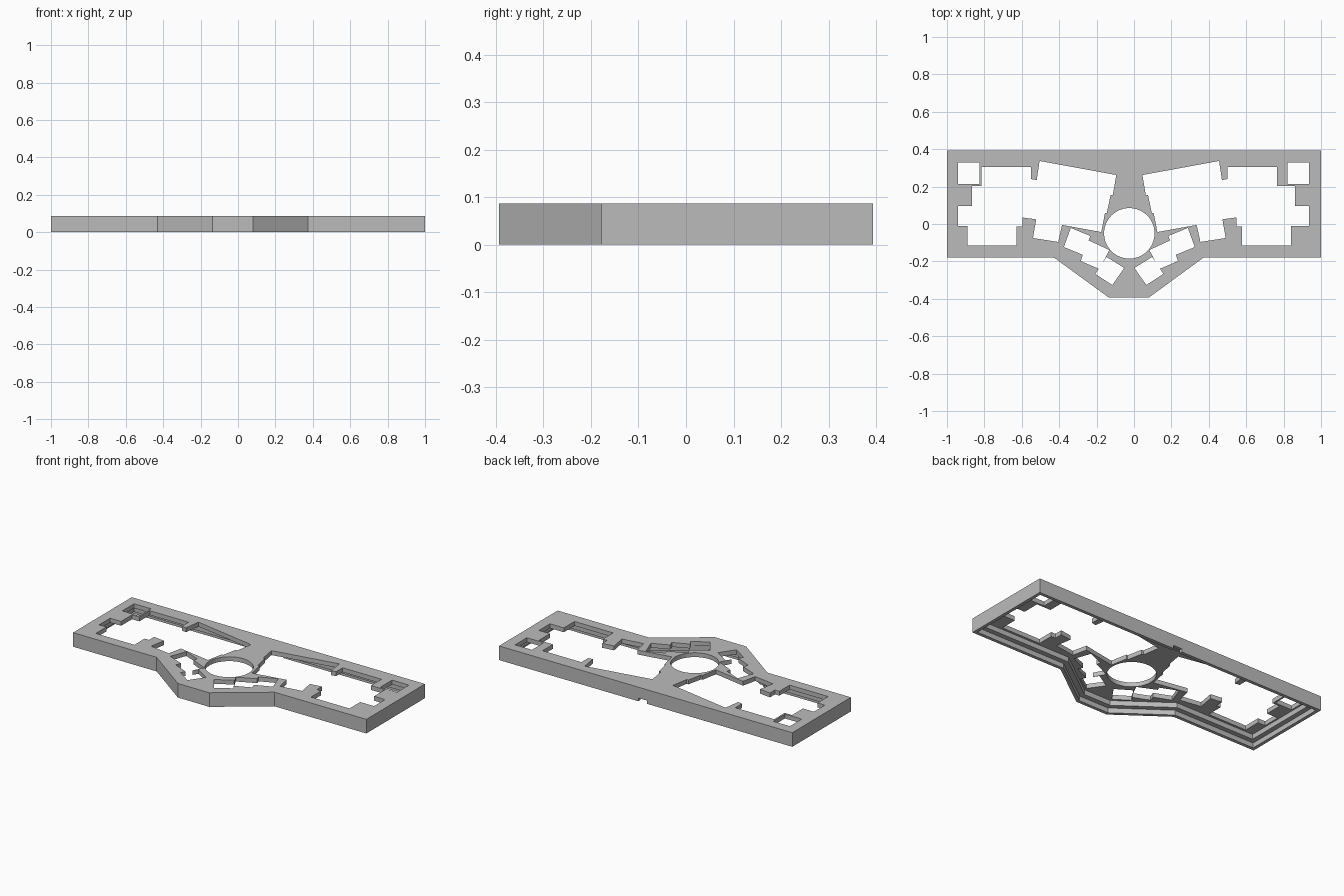
import bpy, bmesh, math
from mathutils import Vector

HEIGHT = 0.087
AXIS = -0.025          # mirror line of the key openings

cube = bpy.data.objects.get("Cube")
if cube:
    bpy.data.objects.remove(cube, do_unlink=True)

grey = bpy.data.materials.new("plain_grey")
grey.use_nodes = True
grey.diffuse_color = (0.5, 0.5, 0.5, 1)
grey.node_tree.nodes["Principled BSDF"].inputs["Base Color"].default_value = (0.5, 0.5, 0.5, 1)


def prism(name, points, z0, z1):
    """Extrude a flat outline from z0 to z1."""
    bm = bmesh.new()
    face = bm.faces.new([bm.verts.new((x, y, z0)) for x, y in points])
    out = bmesh.ops.extrude_face_region(bm, geom=[face])
    verts = [v for v in out["geom"] if isinstance(v, bmesh.types.BMVert)]
    bmesh.ops.translate(bm, verts=verts, vec=(0, 0, z1 - z0))
    bmesh.ops.recalc_face_normals(bm, faces=bm.faces)
    mesh = bpy.data.meshes.new(name)
    bm.to_mesh(mesh)
    bm.free()
    mesh.materials.append(grey)
    obj = bpy.data.objects.new(name, mesh)
    bpy.context.collection.objects.link(obj)
    return obj


def inset(points, d):
    """Move every side of a clockwise outline inward by d."""
    result = []
    for i, p in enumerate(points):
        p, a, b = Vector(p), Vector(points[i - 1]), Vector(points[(i + 1) % len(points)])
        e, f = (p - a).normalized(), (b - p).normalized()
        n, m = Vector((e.y, -e.x)), Vector((f.y, -f.x))
        result.append(tuple(p + (n + m) * d / (1 + n.dot(m))))
    return result


def cut(points, z0, z1):
    cutter = prism("cutter", points, z0, z1)
    cutter.hide_render = True
    mod = case.modifiers.new("cut", "BOOLEAN")
    mod.operation = "DIFFERENCE"
    mod.solver = "EXACT"
    mod.object = cutter
    bpy.context.view_layer.objects.active = case
    bpy.ops.object.modifier_apply(modifier=mod.name)
    bpy.data.objects.remove(cutter, do_unlink=True)


# Outer case, listed clockwise
outline = [(-1, 0.393), (1, 0.393), (1, -0.178), (0.374, -0.178),
           (0.08, -0.393), (-0.135, -0.393), (-0.43, -0.178), (-1, -0.178)]
case = prism("keyboard_case", outline, 0, HEIGHT)

# Stepped cavity underneath: thin rim, ledge, then the plate
cut(inset(outline, 0.02), -0.05, 0.03)
cut(inset(outline, 0.05), -0.04, 0.06)

# Key openings, as distances from the mirror line
thumb_keys = [
    [(0.313, -0.021), (0.209, -0.064), (0.246, -0.166), (0.35, -0.123)],
    [(0.222, -0.086), (0.107, -0.139), (0.16, -0.241), (0.26, -0.198)],
    [(0.122, -0.176), (0.027, -0.235), (0.091, -0.326), (0.182, -0.267)],
]
for side in (-1, 1):
    s = 0.045 if side > 0 else 0     # outer column sits further out on the left
    main = [(0.79, 0.305), (0.525, 0.305), (0.525, 0.24), (0.495, 0.235),
            (0.48, 0.337), (0.07, 0.262), (0.088, 0.155), (0.10, 0.155),
            (0.12, 0.06), (0.13, 0.06), (0.15, -0.043), (0.36, -0.005),
            (0.38, -0.096), (0.515, -0.075), (0.498, 0.025), (0.572, 0.035),
            (0.572, -0.014), (0.602, -0.014), (0.602, -0.114), (0.865, -0.114),
            (0.865, -0.01), (0.915 + s, -0.01), (0.915 + s, 0.097),
            (0.84 + s, 0.097), (0.84 + s, 0.203), (0.79, 0.203)]
    corner = [(0.8 + s, 0.33), (0.8 + s, 0.215), (0.915 + s, 0.215), (0.915 + s, 0.33)]
    for opening in [main, corner] + thumb_keys:
        cut([(AXIS + side * u, y) for u, y in opening], -0.03, 0.2)

# Round central opening
ring = [math.tau * i / 64 for i in range(64)]
cut([(AXIS + 0.135 * math.cos(a), -0.05 + 0.135 * math.sin(a)) for a in ring], -0.03, 0.2)

# Cable notch at the bottom of the back wall
cut([(-0.01, 0.32), (0.05, 0.32), (0.05, 0.45), (-0.01, 0.45)], -0.03, 0.02)
